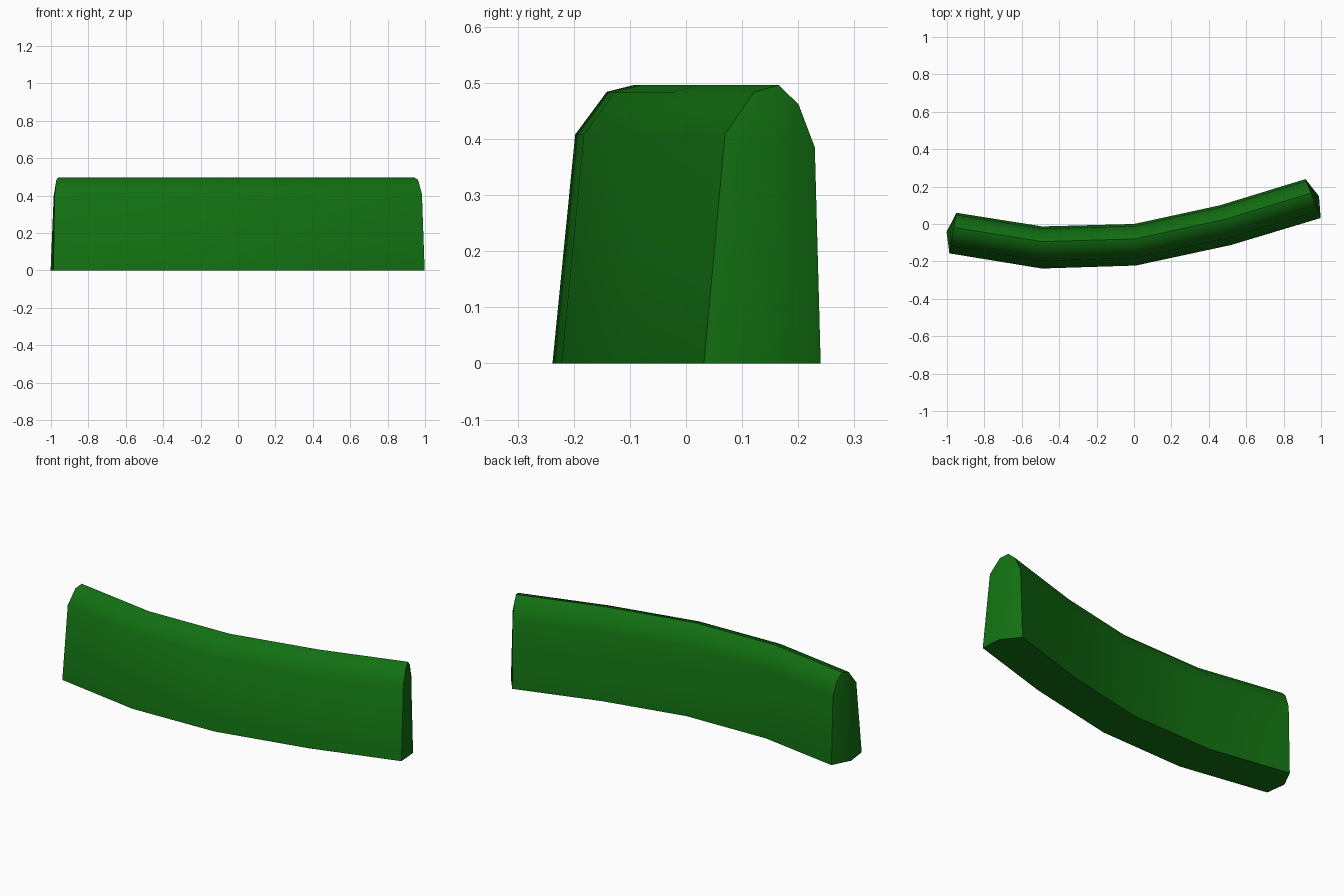
import bpy, bmesh
from mathutils import Vector

if "Cube" in bpy.data.objects:
    bpy.data.objects.remove(bpy.data.objects["Cube"])

# Base outline of the hedge: front and back points at five stations
front = [(-0.987, -0.157), (-0.492, -0.238), (0.01, -0.222), (0.52, -0.112), (0.998, 0.032)]
back = [(-0.95, 0.06), (-0.49, -0.013), (0.0, 0.0), (0.46, 0.1), (0.917, 0.24)]
# Cross-section: fraction from front to back, height
section = [(0, 0), (0.18, 0.408), (0.43, 0.484), (0.64, 0.496), (0.81, 0.462), (0.95, 0.385), (1, 0)]

bm = bmesh.new()
rings = []
for f, b in zip(front, back):
    f, b = Vector(f), Vector(b)
    rings.append([bm.verts.new((*f.lerp(b, t), z)) for t, z in section])

# Sides, top and underside
for r, s in zip(rings, rings[1:]):
    for i in range(6):
        bm.faces.new((r[i], s[i], s[i + 1], r[i + 1]))
    bm.faces.new((r[6], s[6], s[0], r[0]))

# Slightly bulged end caps
for ring, sign in ((rings[0], -1), (rings[-1], 1)):
    f, b = ring[0].co, ring[6].co
    d = (b - f).normalized()
    out = Vector((d.y, -d.x, 0)) * sign
    low = bm.verts.new(f.lerp(b, 0.5) + out * 0.034)
    high = bm.verts.new(f.lerp(b, 0.58) + out * 0.02 + Vector((0, 0, 0.4)))
    bm.faces.new((ring[0], ring[1], high, low))
    bm.faces.new((ring[6], low, high, ring[5]))
    for i in range(1, 5):
        bm.faces.new((ring[i], ring[i + 1], high))
    bm.faces.new((ring[0], low, ring[6]))

bmesh.ops.recalc_face_normals(bm, faces=bm.faces)
mesh = bpy.data.meshes.new("hedge")
bm.to_mesh(mesh)
bm.free()
hedge = bpy.data.objects.new("hedge", mesh)
bpy.context.collection.objects.link(hedge)

# Leaf green
mat = bpy.data.materials.new("leaf green")
mat.diffuse_color = (0.006, 0.16, 0.006, 1)
mat.use_nodes = True
mat.node_tree.nodes["Principled BSDF"].inputs["Base Color"].default_value = mat.diffuse_color
mesh.materials.append(mat)

# Smooth sides, crisp ends and base
bpy.context.view_layer.objects.active = hedge
hedge.select_set(True)
bpy.ops.object.shade_smooth_by_angle(angle=0.87)
